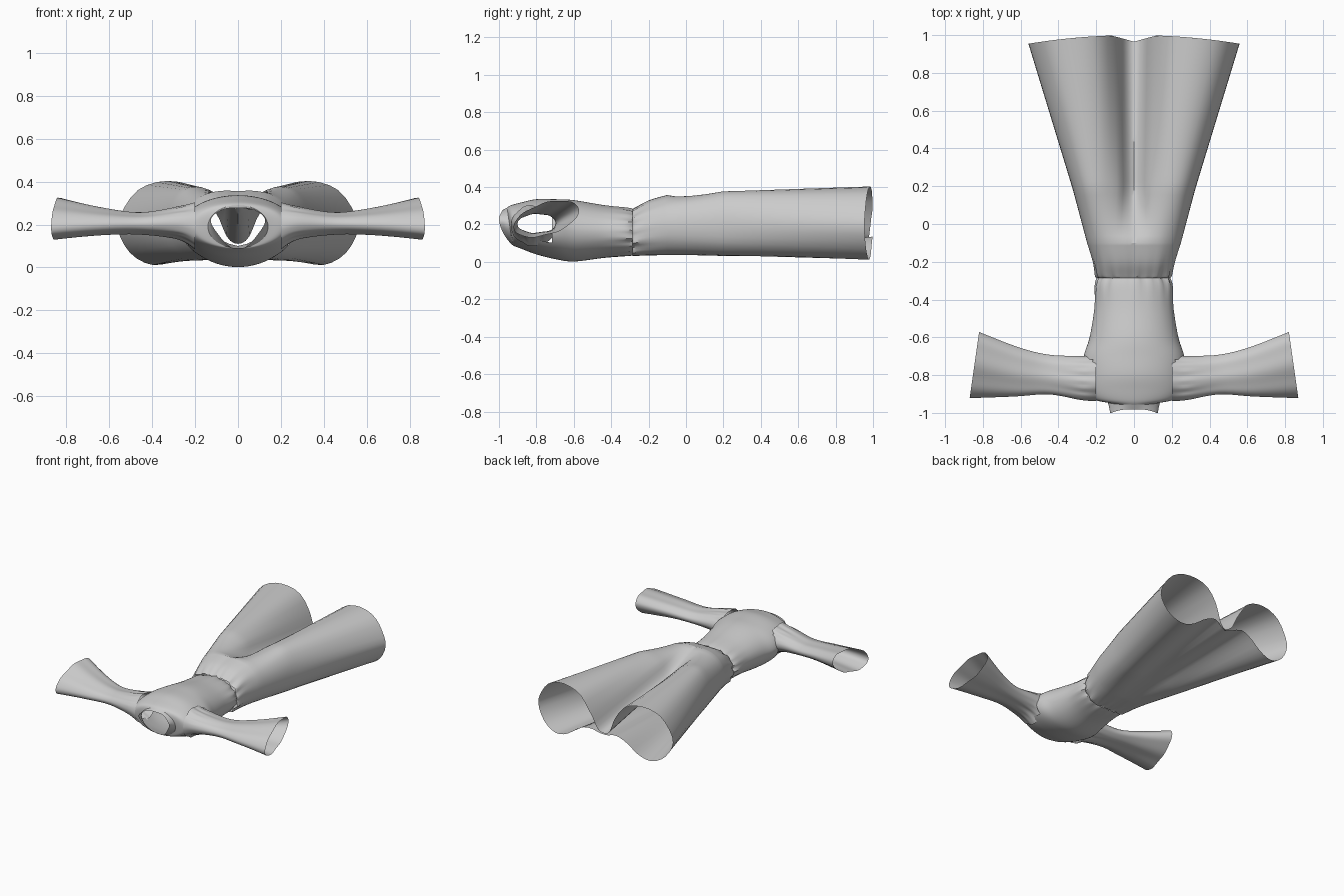
import bpy, bmesh
from math import sin, cos, pi, radians, exp, atan2

if "Cube" in bpy.data.objects:
    bpy.data.objects.remove(bpy.data.objects["Cube"])

N = 72  # points around each cross-section


def spline(keys, count, closed=False):
    """Catmull-Rom resampling of a list of tuples."""
    n, out = len(keys), []
    spans = n if closed else n - 1
    total = count if closed else count - 1
    for s in range(count):
        u = s * spans / total
        i = min(int(u), spans - 1)
        t = u - i
        pick = (lambda j: keys[j % n]) if closed else (lambda j: keys[max(0, min(n - 1, j))])
        a, b, c, d = (pick(i + k) for k in (-1, 0, 1, 2))
        out.append(tuple(0.5 * (2 * q + (r - p) * t + (2 * p - 5 * q + 4 * r - w) * t * t
                                + (3 * q - p - 3 * r + w) * t ** 3)
                         for p, q, r, w in zip(a, b, c, d)))
    return out


def mirrored_ring(half):
    """Closed ring from a right-hand half profile running top centre to bottom centre."""
    return spline(half + [(-x, z) for x, z in half[-2:0:-1]], N, True)


def loft(name, rings, cut=None):
    """Skin closed rings as an open cloth tube; cut(centre) removes faces."""
    bm = bmesh.new()
    rows = [[bm.verts.new(p) for p in ring] for ring in rings]
    for a, b in zip(rows, rows[1:]):
        for i in range(N):
            j = (i + 1) % N
            bm.faces.new((a[i], a[j], b[j], b[i]))
    bmesh.ops.recalc_face_normals(bm, faces=bm.faces)
    if cut:
        bmesh.ops.delete(bm, geom=[f for f in bm.faces if cut(f.calc_center_median())],
                         context='FACES')
    mesh = bpy.data.meshes.new(name)
    bm.to_mesh(mesh)
    bm.free()
    ob = bpy.data.objects.new(name, mesh)
    bpy.context.collection.objects.link(ob)
    bpy.ops.object.select_all(action='DESELECT')
    ob.select_set(True)
    bpy.context.view_layer.objects.active = ob
    bpy.ops.object.shade_smooth_by_angle(angle=radians(35))
    return ob


def gather(a, y):
    """Pleats that fade away from the waist seam."""
    return 1 + (0.035 * sin(18 * a) + 0.02 * sin(11 * a + 1)) * exp(-abs(y + 0.28) / 0.05)


def torso_ring(y, hw, zb, zt, slant):
    """Oval whose underside becomes a narrower, boxier chest away from the waist."""
    zc, hz, ring = (zb + zt) / 2, (zt - zb) / 2, []
    chest = max(0, min(1, (-y - 0.4) / 0.25)) * max(0, min(1, (0.96 + y) / 0.05))
    for i in range(N):
        a = 2 * pi * i / N
        g, c, wide = gather(a, y), cos(a), 1
        if c < 0:
            wide = 1 + 0.2 * chest * c
            c = -abs(c) ** (1 - 0.3 * chest)
        z = zc + hz * c * g
        ring.append((hw * sin(a) * g * wide, y + slant * (zt - z) / (zt - zb), z))
    return ring


# Bodice: y, half width, bottom, top, slant of the neck end; armholes cut open
bodice = [(-0.285, 0.19, 0.035, 0.28, 0), (-0.33, 0.205, 0.03, 0.29, 0),
          (-0.45, 0.21, 0.02, 0.305, 0), (-0.6, 0.235, 0.002, 0.33, 0),
          (-0.7, 0.265, 0.015, 0.335, 0), (-0.8, 0.262, 0.04, 0.335, 0),
          (-0.88, 0.25, 0.07, 0.318, 0), (-0.935, 0.215, 0.085, 0.303, 0.015),
          (-0.957, 0.14, 0.09, 0.29, 0.03)]
body_rings = [torso_ring(*k) for k in spline(bodice, 49)]
loft("bodice", body_rings, lambda c: abs(c.x) > 0.22 and -0.915 < c.y < -0.715 and c.z > 0.11)

# Collar: short standing band around a V-shaped neck opening
neck = mirrored_ring([(0, 0.277), (0.075, 0.268), (0.127, 0.22), (0.085, 0.145),
                      (0.035, 0.095), (0, 0.09)])
rim = [(x, -1.0 + 0.07 * (max(0, 0.24 - z) / 0.15) ** 2 + 0.02 * max(0, z - 0.24) / 0.04, z)
       for x, z in neck]
base = body_rings[-1]
loft("collar", [[tuple(p + (q - p) * t for p, q in zip(a, b)) for a, b in zip(base, rim)]
                for t in (0, 0.33, 0.67, 1)])

# Skirt: gathered waist swelling to the hip, then splitting into two lobes at the hem
hip = mirrored_ring([(0, 0.355), (0.05, 0.358), (0.10, 0.354), (0.15, 0.342), (0.195, 0.315),
                     (0.225, 0.28), (0.243, 0.235), (0.248, 0.18), (0.235, 0.12), (0.20, 0.07),
                     (0.15, 0.042), (0.10, 0.036), (0.05, 0.037), (0, 0.04)])
thigh = mirrored_ring([(0, 0.245), (0.04, 0.275), (0.08, 0.33), (0.15, 0.368), (0.215, 0.376),
                       (0.27, 0.35), (0.313, 0.28), (0.325, 0.19), (0.305, 0.1), (0.25, 0.045),
                       (0.19, 0.032), (0.13, 0.04), (0.07, 0.058), (0, 0.062)])
hem = mirrored_ring([(0, 0.11), (0.05, 0.14), (0.10, 0.25), (0.19, 0.368), (0.33, 0.403),
                     (0.46, 0.365), (0.54, 0.26), (0.557, 0.17), (0.50, 0.065),
                     (0.40, 0.012), (0.30, 0.035), (0.2, 0.105), (0.11, 0.135), (0, 0.10)])
skirt_rings = []
waist = [(-0.285, 0.19, 0.035, 0.28), (-0.27, 0.2, 0.035, 0.29),
         (-0.2, 0.217, 0.035, 0.33), (-0.1, 0.248, 0.035, 0.36)]
for y, hw, zb, zt in spline(waist, 16):
    ring = []
    for x, z in hip:
        g = gather(atan2(x, z - 0.19), y)
        u = (z - 0.1975) / 0.1625 * g
        ring.append((x / 0.248 * hw * g, y, (zb + zt) / 2 + u * (zt - zb) / 2))
    skirt_rings.append(ring)
hem_y = [1.0 - 0.045 * (x / 0.555) ** 2 - 0.035 * max(0, 1 - abs(x) / 0.12) for x, z in hem]
for s in range(1, 31):
    t = s / 30
    y, h = -0.1 + 1.1 * t, 0.3 / 1.1   # h is where the thigh section sits
    wa = (t - h) * (t - 1) / h         # smooth blend of the three sections
    wa, wc = wa, t * (t - h) / (1 - h)
    wb = 1 - wa - wc
    if t > h:                          # straight run from thigh to hem
        wc = (t - h) / (1 - h)
        wa, wb = 0, 1 - wc
    else:
        wc, wa = 0, 1 - t / h
        wb = 1 - wa
    skirt_rings.append([(a[0] * wa + b[0] * wb + c[0] * wc, y + (e - 1) * t,
                         a[1] * wa + b[1] * wb + c[1] * wc)
                        for a, b, c, e in zip(hip, thigh, hem, hem_y)])
loft("skirt", skirt_rings)

# Sleeves: x, centre y, centre z, half depth, half height, cuff slant, cuff tilt
sleeve = [(0.20, -0.815, 0.195, 0.122, 0.108, 0, 0), (0.28, -0.815, 0.207, 0.117, 0.075, 0, 0),
          (0.45, -0.797, 0.205, 0.105, 0.051, 0, 0.02),
          (0.62, -0.783, 0.215, 0.13, 0.06, 0.01, 0.12),
          (0.845, -0.747, 0.23, 0.175, 0.087, 0.025, 0.25)]
for side, label in ((1, "right"), (-1, "left")):
    rings = []
    for x, yc, zc, hy, hz, slant, tilt in spline(sleeve, 25):
        ring = []
        for i in range(N):
            a = 2 * pi * i / N
            fold = 1 + 0.04 * sin(7 * a + 4 * x) + 0.04 * sin(16 * a) * exp(-abs(x - 0.27) / 0.05)
            dy = hy * cos(a)
            ring.append((side * (x - slant * cos(a)), yc + dy,
                         zc + hz * sin(a) * fold + tilt * dy))
        rings.append(ring)
    loft("sleeve_" + label, rings)
